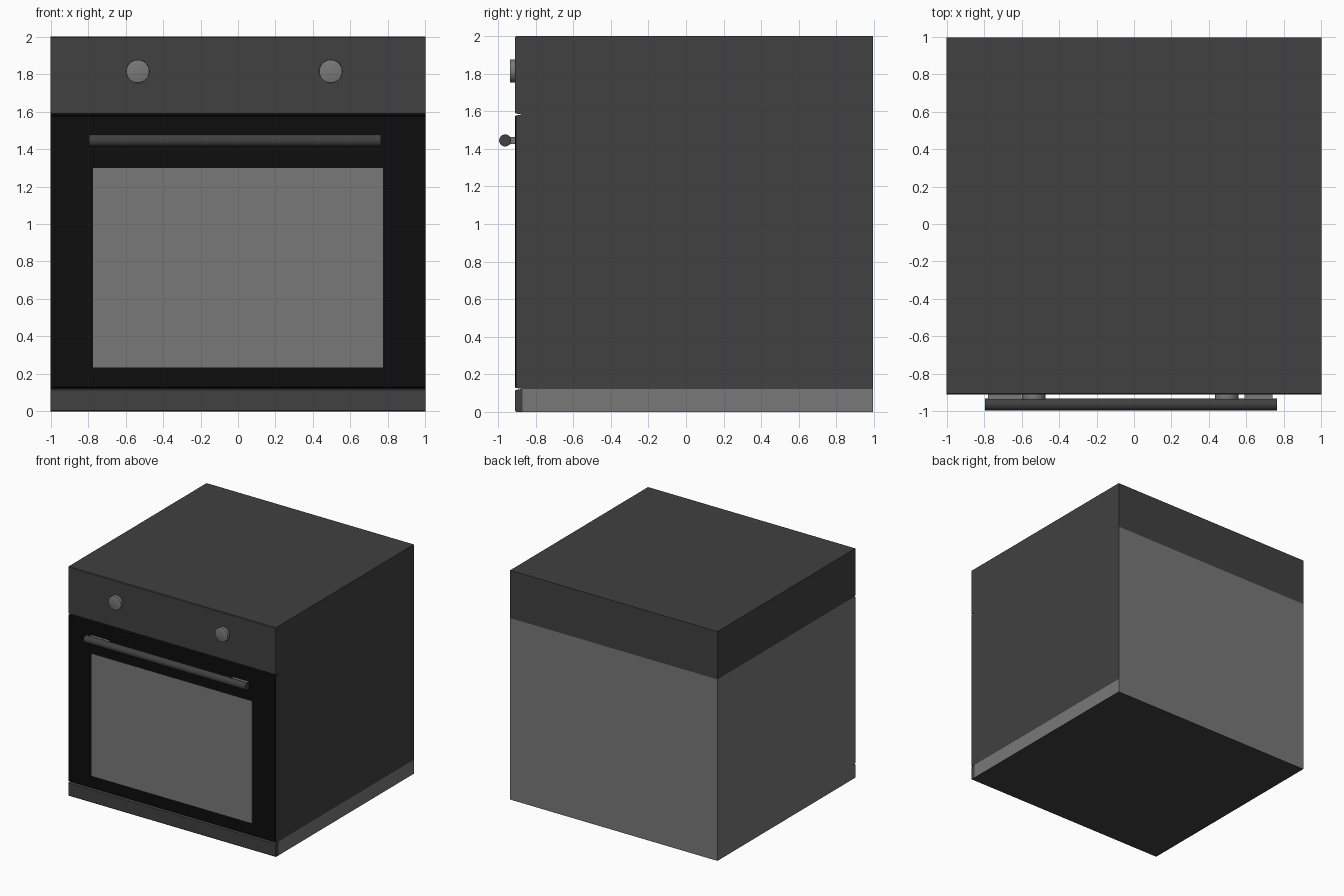
import bpy, bmesh, math
from mathutils import Vector

if "Cube" in bpy.data.objects:
    bpy.data.objects.remove(bpy.data.objects["Cube"])


def material(name, v):
    m = bpy.data.materials.new(name)
    m.diffuse_color = (v, v, v, 1)
    m.use_nodes = True
    m.node_tree.nodes["Principled BSDF"].inputs["Base Color"].default_value = m.diffuse_color
    return m


GREY, DARK, BLACK = material("grey", 0.19), material("dark_grey", 0.052), material("black", 0.004)


def finish(name, bm, mats, smooth=False):
    bmesh.ops.recalc_face_normals(bm, faces=bm.faces)
    me = bpy.data.meshes.new(name)
    bm.to_mesh(me)
    bm.free()
    for m in mats:
        me.materials.append(m)
    ob = bpy.data.objects.new(name, me)
    bpy.context.collection.objects.link(ob)
    if smooth:
        bpy.ops.object.select_all(action='DESELECT')
        ob.select_set(True)
        bpy.context.view_layer.objects.active = ob
        bpy.ops.object.shade_smooth_by_angle(angle=math.radians(35))
    return ob


def box(name, x, y, z, mat):
    bm = bmesh.new()
    bmesh.ops.create_cube(bm, size=1)
    for v in bm.verts:
        v.co = [lo + (c + 0.5) * (hi - lo) for c, (lo, hi) in zip(v.co, (x, y, z))]
    return finish(name, bm, [mat])


def cylinder(name, start, end, r, mat, bevel=0.0):
    a, b = Vector(start), Vector(end)
    bm = bmesh.new()
    bmesh.ops.create_cone(bm, cap_ends=True, segments=32, radius1=r, radius2=r, depth=(b - a).length)
    if bevel:
        rims = [e for e in bm.edges if abs(e.verts[0].co.z - e.verts[1].co.z) < 1e-6]
        bmesh.ops.bevel(bm, geom=rims, offset=bevel, segments=2, affect='EDGES', profile=0.5)
    ob = finish(name, bm, [mat], smooth=True)
    ob.location = (a + b) / 2
    ob.rotation_mode = 'QUATERNION'
    ob.rotation_quaternion = (b - a).to_track_quat('Z', 'Y')
    return ob


# Oven body: side profile (y, z) with two door gaps, extruded across x
FRONT, BACK, TIP = -0.91, 0.995, -0.87
LOW, HIGH = 0.122, 1.583
profile = [(BACK, 0), (BACK, 2), (FRONT + .005, 2), (FRONT, 1.995)]
for gap in (HIGH, LOW):
    profile += [(FRONT, gap + .008), (FRONT + .005, gap + .005), (TIP, gap),
                (FRONT + .005, gap - .005), (FRONT, gap - .008)]
profile += [(FRONT, .005), (FRONT + .005, 0)]

bm = bmesh.new()
base = bm.faces.new([bm.verts.new((-1, y, z)) for y, z in profile])
ext = bmesh.ops.extrude_face_region(bm, geom=[base], use_keep_orig=True)
bmesh.ops.translate(bm, vec=(2, 0, 0), verts=[g for g in ext['geom'] if isinstance(g, bmesh.types.BMVert)])


# Split faces where the colour changes
def cut(co, no, zmin=-1, zmax=3):
    faces = [f for f in bm.faces if zmin < f.calc_center_median().z < zmax]
    edges = {e for f in faces for e in f.edges}
    verts = {v for f in faces for v in f.verts}
    bmesh.ops.bisect_plane(bm, geom=faces + list(edges) + list(verts), dist=1e-5, plane_co=co, plane_no=no)


cut((0, 0, LOW), (0, 0, 1))
cut((0, 0, HIGH), (0, 0, 1))
cut((0, TIP, 0), (0, 1, 0), zmax=LOW)
cut((0, FRONT + .008, 0), (0, 1, 0), LOW, HIGH)

bmesh.ops.recalc_face_normals(bm, faces=bm.faces)
for f in bm.faces:
    c, n = f.calc_center_median(), f.normal
    f.material_index = 1
    if LOW < c.z < HIGH and c.y < TIP:
        f.material_index = 2
    elif c.z < HIGH and (n.y > .9 or n.x < -.9):
        f.material_index = 0
    elif c.z < LOW and n.x > .9 and c.y > TIP:
        f.material_index = 0
finish("oven_body", bm, [GREY, DARK, BLACK])

# Door window
box("door_window", (-.775, .775), (FRONT - .001, FRONT + .01), (.235, 1.3), GREY)

# Control knobs
for side, x in (("left", -.535), ("right", .495)):
    cylinder(side + "_knob", (x, FRONT + .005, 1.815), (x, -.938, 1.815), .062, GREY, .003)

# Door handle and its brackets
cylinder("door_handle", (-.795, -.963, 1.445), (.763, -.963, 1.445), .032, DARK)
for side, x in (("left", (-.78, -.6)), ("right", (.59, .74))):
    box(side + "_handle_bracket", x, (-.95, FRONT + .005), (1.427, 1.463), GREY)
